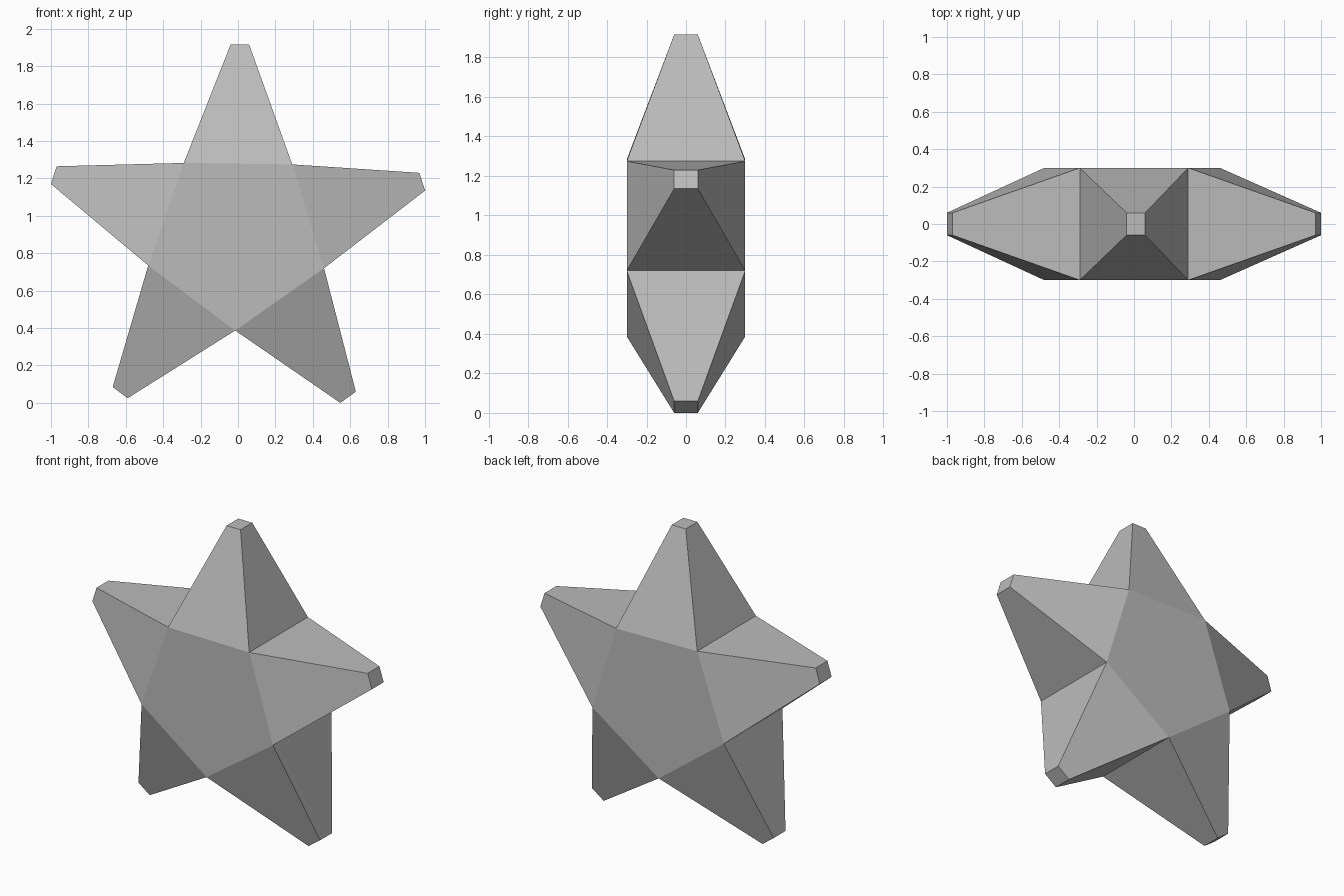
import bpy
import bmesh

cube = bpy.data.objects.get("Cube")
if cube:
    bpy.data.objects.remove(cube, do_unlink=True)

BODY_DEPTH, TIP_DEPTH = 0.30, 0.06

# Pentagon corners (x, z), clockwise from upper left
corners = [(-0.29, 1.283), (0.29, 1.275), (0.46, 0.72), (-0.015, 0.387), (-0.48, 0.735)]
# Blunt arm ends, one for each pentagon edge, in the same order
tips = [
    ((-0.04, 1.915), (0.06, 1.915)),
    ((0.97, 1.23), (1.0, 1.135)),
    ((0.63, 0.06), (0.547, 0.0)),
    ((-0.59, 0.025), (-0.67, 0.085)),
    ((-1.0, 1.17), (-0.97, 1.265)),
]

# Flat grey finish
grey = bpy.data.materials.new("grey")
grey.use_nodes = True
color = (0.5, 0.5, 0.5, 1.0)
grey.diffuse_color = color
grey.node_tree.nodes["Principled BSDF"].inputs["Base Color"].default_value = color

bm = bmesh.new()


def pair(point, depth):
    """Front and back vertex at one outline point."""
    x, z = point
    return [bm.verts.new((x, y, z)) for y in (-depth, depth)]


# Central pentagon, front and back
core = [pair(c, BODY_DEPTH) for c in corners]
for side in (0, 1):
    bm.faces.new([p[side] for p in core])

# Tapered arms with square ends
for i, (start, end) in enumerate(tips):
    c, d = core[i], core[(i + 1) % len(core)]
    a, b = pair(start, TIP_DEPTH), pair(end, TIP_DEPTH)
    for side in (0, 1):
        bm.faces.new((c[side], a[side], b[side], d[side]))
    bm.faces.new((c[0], c[1], a[1], a[0]))
    bm.faces.new((d[0], d[1], b[1], b[0]))
    bm.faces.new((a[0], a[1], b[1], b[0]))

bmesh.ops.recalc_face_normals(bm, faces=bm.faces)
mesh = bpy.data.meshes.new("star")
bm.to_mesh(mesh)
bm.free()
mesh.materials.append(grey)
star = bpy.data.objects.new("star", mesh)
bpy.context.collection.objects.link(star)
